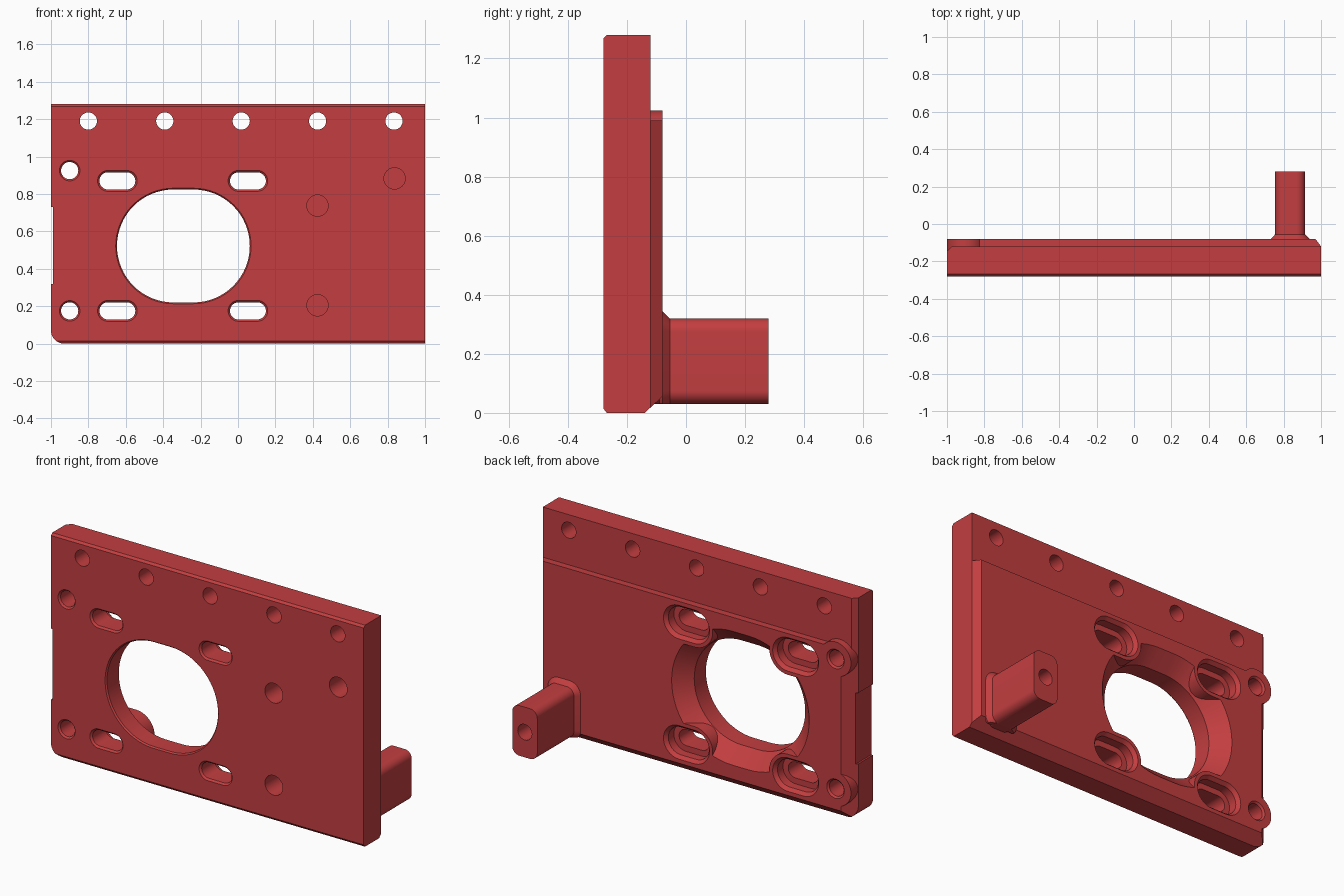
import bpy, bmesh, math

if "Cube" in bpy.data.objects:
    bpy.data.objects.remove(bpy.data.objects["Cube"])

red = bpy.data.materials.new("red plastic")
red.diffuse_color = (0.546, 0.048, 0.051, 1)
red.use_nodes = True
red.node_tree.nodes["Principled BSDF"].inputs["Base Color"].default_value = red.diffuse_color

PLACE = {
    "x": lambda a, b, t: (t, a, b),
    "y": lambda a, b, t: (a, t, b),
    "z": lambda a, b, t: (a, b, t),
}


def loft(name, rings, axis="y"):
    """Closed solid through (position, outline) rings stacked along an axis."""
    bm = bmesh.new()
    loops = [[bm.verts.new(PLACE[axis](a, b, t)) for a, b in pts] for t, pts in rings]
    n = len(loops[0])
    for p, q in zip(loops, loops[1:]):
        for i in range(n):
            j = (i + 1) % n
            bm.faces.new((p[i], p[j], q[j], q[i]))
    bm.faces.new(loops[0])
    bm.faces.new(loops[-1])
    bmesh.ops.recalc_face_normals(bm, faces=bm.faces)
    me = bpy.data.meshes.new(name)
    bm.to_mesh(me)
    bm.free()
    me.materials.append(red)
    ob = bpy.data.objects.new(name, me)
    bpy.context.collection.objects.link(ob)
    return ob


def prism(name, pts, lo, hi, axis):
    return loft(name, [(lo, pts), (hi, pts)], axis)


def rounded(cx, cz, hx, hz, r, n=10):
    """Outline offset by r around a box with half sizes hx, hz."""
    pts = []
    for k, (sx, sz) in enumerate(((1, 1), (-1, 1), (-1, -1), (1, -1))):
        for i in range(n + 1):
            a = (k + i / n) * math.pi / 2
            pts.append((cx + sx * hx + r * math.cos(a), cz + sz * hz + r * math.sin(a)))
    # drop doubled points where a straight side has no length
    return [p for i, p in enumerate(pts) if math.dist(p, pts[i - 1]) > 1e-5]


def combine(target, tool, op):
    mod = target.modifiers.new(op, "BOOLEAN")
    mod.operation = op
    mod.object = tool
    mod.solver = "EXACT"
    bpy.context.view_layer.objects.active = target
    bpy.ops.object.modifier_apply(modifier=mod.name)
    bpy.data.objects.remove(tool)


def cut(tool):
    combine(plate, tool, "DIFFERENCE")


def add(tool):
    combine(plate, tool, "UNION")


FRONT, BACK = -0.28, -0.08
SLOTS = [(x, z) for x in (-0.645, 0.053) for z in (0.175, 0.87)]
EDGE_HOLES = [(-0.9, 0.175), (-0.9, 0.925)]

# plate with a thinner top strip and bevelled long edges
plate = prism("mounting_plate", [
    (FRONT, 0.015), (-0.268, 0), (-0.14, 0), (BACK, 0.055), (BACK, 0.99),
    (-0.12, 0.99), (-0.12, 1.28), (-0.268, 1.28), (FRONT, 1.268)], -1, 1, "x")

# side bevels, shallow side relief, rounded lower corner
cut(prism("left_bevel", [(-0.835, 0.02), (-1.1, -0.245), (-1.1, 0.02)], -0.1, 1.4, "z"))
cut(prism("right_bevel", [(0.9475, -0.05), (1.0225, -0.15), (1.1, -0.15), (1.1, -0.05)],
          -0.1, 1.1, "z"))
cut(prism("side_relief", [(-1.1, -0.4), (-0.99, -0.4), (-0.99, 0.1), (-1.1, 0.1)],
          0.32, 0.73, "z"))
arc = [(-0.93 - 0.07 * math.sin(i * math.pi / 16), 0.07 - 0.07 * math.cos(i * math.pi / 16))
       for i in range(9)]
cut(prism("corner", [(-1.1, -0.1), (-0.93, -0.1)] + arc + [(-1.1, 0.07)], -0.4, 0.1, "y"))

# flare of the large opening, then bosses standing in it
def opening(r):
    return rounded(-0.292, 0.522, 0.053, 0, r, 16)

cut(loft("flare", [(-0.165, opening(0.302)), (BACK + 0.01, opening(0.397))]))
for x, z in SLOTS:
    add(prism("slot_boss", rounded(x, z, 0.05, 0, 0.118), -0.2, BACK, "y"))
for x, z in EDGE_HOLES:
    add(prism("hole_boss", rounded(x, z, 0, 0, 0.099), -0.2, BACK, "y"))

# large opening with front chamfer
cut(loft("opening", [(-0.3, opening(0.309)), (FRONT, opening(0.309)),
                     (-0.272, opening(0.302)), (0, opening(0.302))]))

# chamfered slots with recessed pockets at the back
for x, z in SLOTS:
    def s(r):
        return rounded(x, z, 0.05, 0, r)
    cut(loft("slot", [(-0.3, s(0.056)), (FRONT, s(0.056)), (-0.27, s(0.046)), (-0.15, s(0.046)),
                      (-0.15, s(0.08)), (-0.1, s(0.08)), (BACK, s(0.097)), (-0.05, s(0.097))]))

# chamfered holes on the left edge
for x, z in EDGE_HOLES:
    def c(r):
        return rounded(x, z, 0, 0, r)
    cut(loft("edge_hole", [(-0.3, c(0.055)), (FRONT, c(0.055)), (-0.27, c(0.046)),
                           (-0.09, c(0.046)), (BACK, c(0.056)), (-0.05, c(0.056))]))

# row of holes along the top
for i in range(5):
    cut(prism("top_hole", rounded(-0.8 + i * 0.4085, 1.19, 0, 0, 0.046), -0.4, 0, "y"))

# blind holes in the front
for x, z in ((0.425, 0.738), (0.837, 0.883), (0.425, 0.205)):
    cut(prism("blind_hole", rounded(x, z, 0, 0, 0.057), -0.4, -0.15, "y"))

# post with filleted base and a hole in its end
def post(off):
    return [(x, max(z, 0.03)) for x, z in rounded(0.835, 0.175, 0.035, 0.1, 0.045 + off)]

rings = [(-0.15, post(0)), (-0.09, post(0)), (-0.09, post(0.025))]
for i in range(6):
    a = i * math.pi / 10
    rings.append((BACK + 0.025 * math.sin(a), post(0.025 * (1 - math.cos(math.pi / 2 - a)))))
rings.append((0.28, post(0)))
add(loft("post", rings))
cut(prism("post_hole", rounded(0.835, 0.175, 0, 0, 0.045), 0.1, 0.4, "y"))

bpy.ops.object.select_all(action="DESELECT")
plate.select_set(True)
bpy.context.view_layer.objects.active = plate
bpy.ops.object.shade_smooth_by_angle(angle=math.radians(25))
